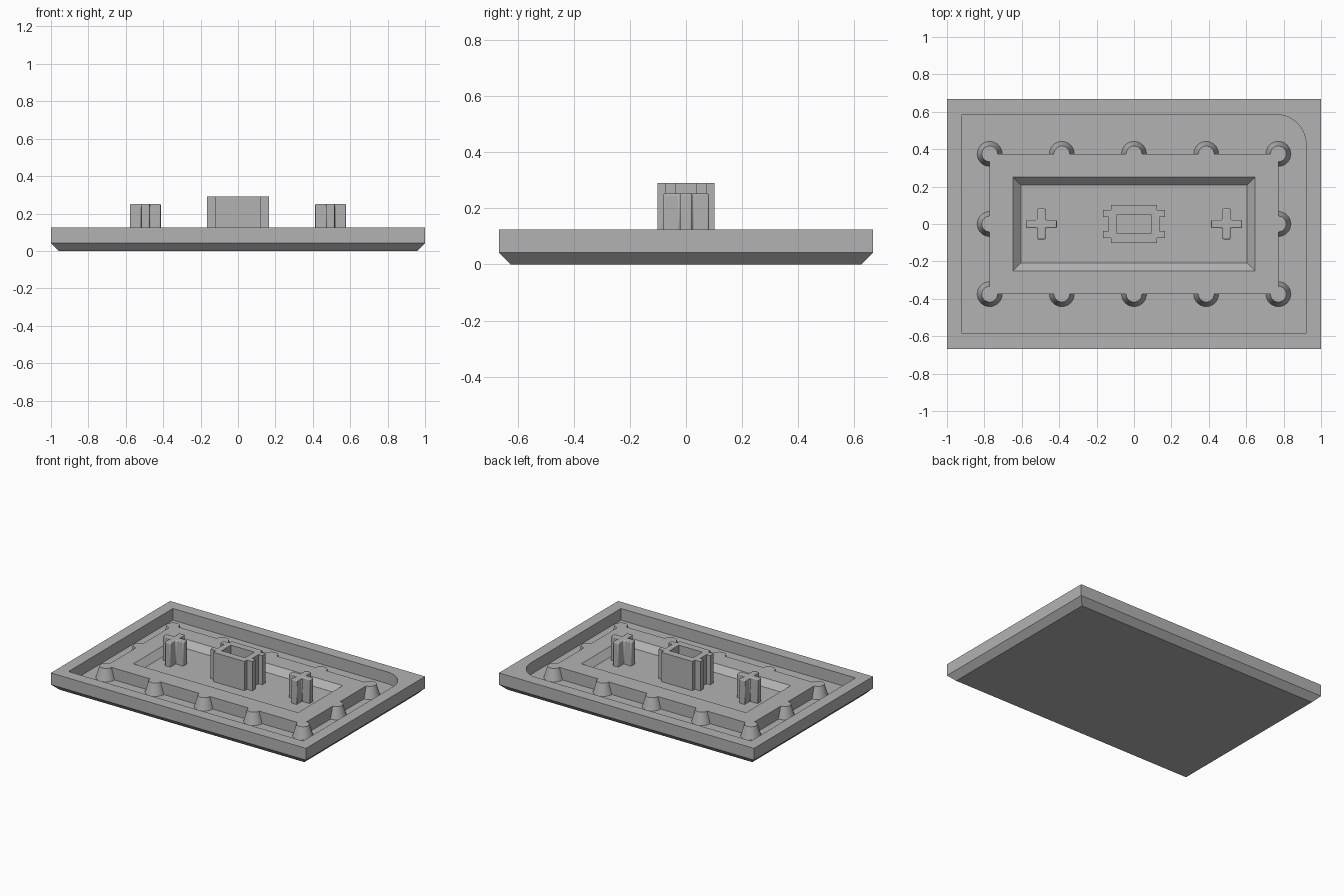
import bpy, bmesh, math

cube = bpy.data.objects.get("Cube")
if cube:
    bpy.data.objects.remove(cube, do_unlink=True)

grey = bpy.data.materials.new("plain_grey")
grey.use_nodes = True
colour = (0.45, 0.45, 0.45, 1)
grey.diffuse_color = colour
grey.node_tree.nodes["Principled BSDF"].inputs["Base Color"].default_value = colour

TOP = 0.125      # rim and deck height
FLOOR = 0.042    # channel floor
RECESS = 0.083   # inner recess floor


def loft(name, rings):
    """Closed solid through stacked (outline, z) rings."""
    bm = bmesh.new()
    loops = [[bm.verts.new((x, y, z)) for x, y in pts] for pts, z in rings]
    bm.faces.new(loops[0][::-1])
    bm.faces.new(loops[-1])
    for low, high in zip(loops, loops[1:]):
        n = len(low)
        for i in range(n):
            j = (i + 1) % n
            bm.faces.new((low[i], low[j], high[j], high[i]))
    bmesh.ops.recalc_face_normals(bm, faces=bm.faces)
    mesh = bpy.data.meshes.new(name)
    bm.to_mesh(mesh)
    bm.free()
    mesh.materials.append(grey)
    ob = bpy.data.objects.new(name, mesh)
    bpy.context.collection.objects.link(ob)
    return ob


def rect(hx, hy):
    return [(-hx, -hy), (hx, -hy), (hx, hy), (-hx, hy)]


def circle(cx, cy, r, n=32):
    return [(cx + r * math.cos(math.tau * i / n), cy + r * math.sin(math.tau * i / n))
            for i in range(n)]


def four_fold(quarter):
    """Mirror a +x +y quarter outline (running from the x side to the y side)."""
    back = quarter[::-1]
    return (quarter + [(-x, y) for x, y in back]
            + [(-x, -y) for x, y in quarter] + [(x, -y) for x, y in back])


def select_only(ob):
    bpy.ops.object.select_all(action='DESELECT')
    ob.select_set(True)
    bpy.context.view_layer.objects.active = ob


def combine(ob, tool, operation):
    """Apply a boolean and discard the tool."""
    mod = ob.modifiers.new("combine", 'BOOLEAN')
    mod.operation, mod.solver, mod.object = operation, 'EXACT', tool
    select_only(ob)
    bpy.ops.object.modifier_apply(modifier=mod.name)
    bpy.data.objects.remove(tool, do_unlink=True)


# Tray with a chamfered underside
tray = loft("tray", [(rect(0.958, 0.625), 0), (rect(1, 0.667), FLOOR), (rect(1, 0.667), TOP)])

# Channel pocket, one corner rounded
px, py, r = 0.92, 0.585, 0.16
corner = [(px - r + r * math.cos(a), py - r + r * math.sin(a))
          for a in (math.pi / 2 * i / 12 for i in range(13))]
pocket = [(-px, -py), (px, -py)] + corner + [(-px, py)]
combine(tray, loft("pocket_cutter", [(pocket, FLOOR), (pocket, TOP + 0.1)]), 'DIFFERENCE')

# Raised deck with tapered posts around its edge
dx, dy, sunk = 0.772, 0.375, 0.02
deck = loft("deck", [(rect(dx, dy), sunk), (rect(dx, dy), TOP)])
spots = [(dx * i / 2, s * dy) for i in range(-2, 3) for s in (-1, 1)]
spots += [(-dx, 0), (dx, 0)]
for x, y in spots:
    post = loft("post", [(circle(x, y, 0.073), sunk), (circle(x, y, 0.042), TOP)])
    combine(deck, post, 'UNION')
combine(tray, deck, 'UNION')

# Sloped recess in the deck
slope = loft("recess_cutter", [(rect(0.604, 0.208), RECESS), (rect(0.666, 0.27), TOP + 0.02)])
combine(tray, slope, 'DIFFERENCE')
select_only(tray)
bpy.ops.object.shade_smooth_by_angle(angle=math.radians(30))

# Central hollow socket with side tabs
outline = four_fold([(0.135, 0.037), (0.165, 0.037), (0.165, 0.075), (0.122, 0.075), (0.122, 0.102)])
socket = loft("socket", [(outline, RECESS - 0.005), (outline, 0.29)])
hole = rect(0.092, 0.052)
combine(socket, loft("socket_cutter", [(hole, 0), (hole, 0.4)]), 'DIFFERENCE')

# Cross-shaped pegs on either side
arm, half, soft = 0.082, 0.022, 0.006
plus = four_fold([(arm, half), (half, half), (half, arm)])
for side, x in (("left", 0.495), ("right", -0.495)):
    peg = loft(side + "_peg", [(plus, RECESS - 0.01), (plus, 0.252)])
    peg.location.x = x
    bevel = peg.modifiers.new("soft_edges", 'BEVEL')
    bevel.width, bevel.segments = soft, 2
    select_only(peg)
    bpy.ops.object.shade_smooth_by_angle(angle=math.radians(30))
